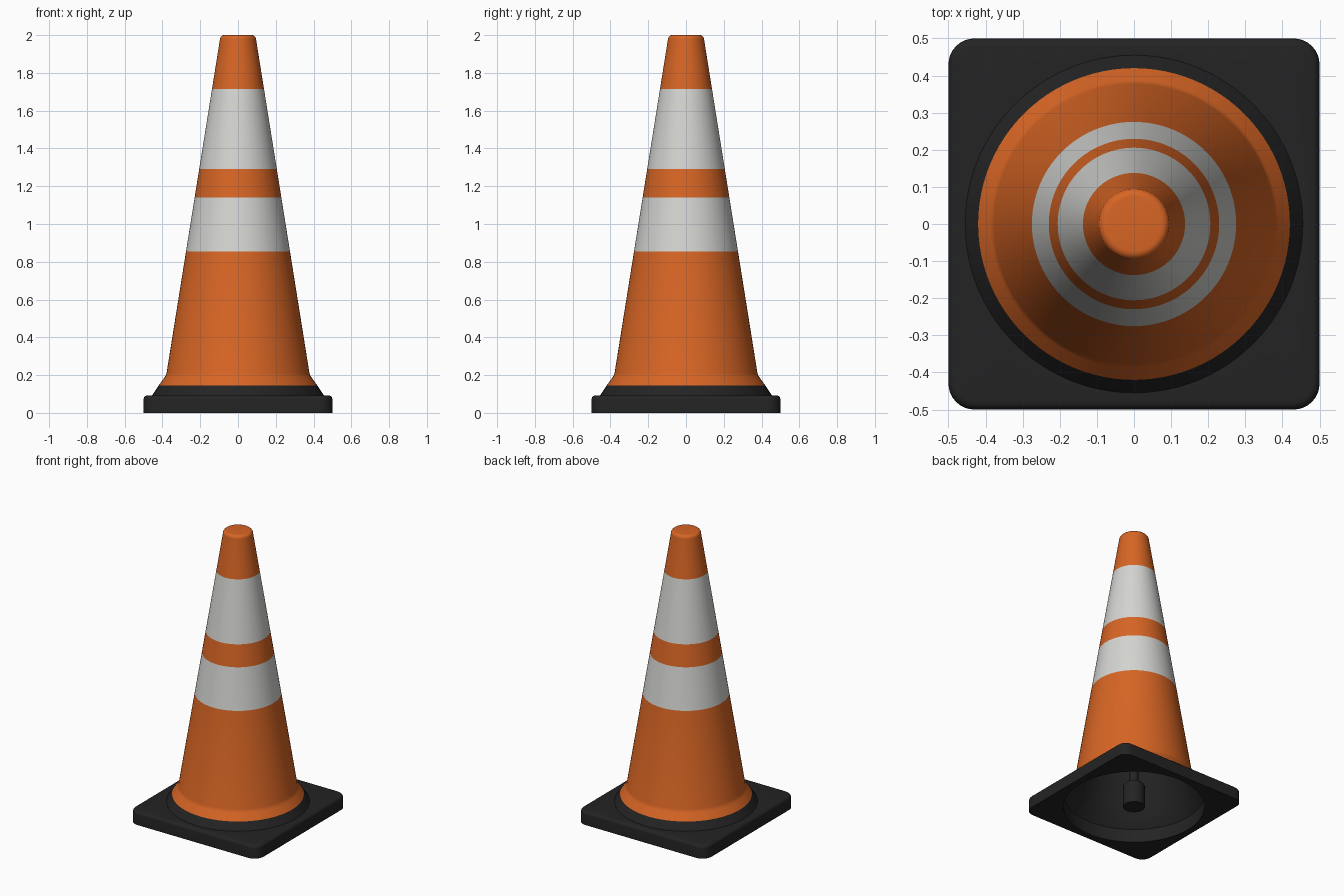
import bpy, bmesh, math

if "Cube" in bpy.data.objects:
    bpy.data.objects.remove(bpy.data.objects["Cube"])


def material(name, rgb):
    m = bpy.data.materials.new(name)
    m.diffuse_color = (*rgb, 1)
    m.use_nodes = True
    m.node_tree.nodes["Principled BSDF"].inputs["Base Color"].default_value = m.diffuse_color
    return m


orange = material("orange plastic", (0.68, 0.13, 0.018))
white = material("reflective white", (0.66, 0.66, 0.64))
black = material("black rubber", (0.017, 0.017, 0.017))


def loft(name, rings, mats, pick=None, cap_start=False, cap_end=False, closed=False):
    """Skin a stack of equal-length point rings; pick(z) chooses the material."""
    bm = bmesh.new()
    loops = [[bm.verts.new(p) for p in ring] for ring in rings]
    pairs = list(zip(loops, loops[1:]))
    if closed:
        pairs.append((loops[-1], loops[0]))
    for a, b in pairs:
        n = len(a)
        for i in range(n):
            j = (i + 1) % n
            bm.faces.new((a[i], a[j], b[j], b[i]))
    if cap_start:
        bm.faces.new(loops[0][::-1])
    if cap_end:
        bm.faces.new(loops[-1])
    for f in bm.faces:
        f.material_index = pick(f.calc_center_median().z) if pick else 0
    if closed or (cap_start and cap_end):
        bmesh.ops.recalc_face_normals(bm, faces=bm.faces)
    me = bpy.data.meshes.new(name)
    bm.to_mesh(me)
    bm.free()
    for m in mats:
        me.materials.append(m)
    ob = bpy.data.objects.new(name, me)
    bpy.context.collection.objects.link(ob)
    bpy.ops.object.select_all(action='DESELECT')
    ob.select_set(True)
    bpy.context.view_layer.objects.active = ob
    bpy.ops.object.shade_smooth_by_angle(angle=math.radians(35))
    return ob


def circle(r, z, n=96):
    return [(r * math.cos(2 * math.pi * i / n), r * math.sin(2 * math.pi * i / n), z)
            for i in range(n)]


def rounded_square(half, corner, z, arc=8, side=20):
    pts = []
    c = half - corner
    for q in range(4):
        a0 = q * math.pi / 2
        ca, sa = math.cos(a0), math.sin(a0)
        quarter = [(half, -c + 2 * c * i / side) for i in range(side)]
        quarter += [(c + corner * math.cos(math.pi / 2 * i / arc),
                     c + corner * math.sin(math.pi / 2 * i / arc)) for i in range(arc)]
        pts += [(x * ca - y * sa, x * sa + y * ca, z) for x, y in quarter]
    return pts


# Square foot with a softened top edge and a round opening
HOLE, TOP, SOFT = 0.453, 0.093, 0.022
outer = [rounded_square(0.5, 0.07, 0.0)]
for i in range(6):
    a = math.pi / 2 * i / 5
    inset = SOFT * (1 - math.cos(a))
    outer.append(rounded_square(0.5 - inset, 0.07 - inset, TOP - SOFT + SOFT * math.sin(a)))


def round_opening(z):
    return [(HOLE * x / math.hypot(x, y), HOLE * y / math.hypot(x, y), z)
            for x, y, _ in outer[0]]


loft("square_base", outer + [round_opening(TOP), round_opening(0.0)], [black], closed=True)

# Cone body: flared skirt, tapered wall with bands, rounded crown
def wall(z):
    return 0.38 - 0.16 * (z - 0.2)


BANDS = [(0.855, 1.14), (1.29, 1.715)]


def body_colour(z):
    if z < 0.145:
        return 2
    return 1 if any(a < z < b for a, b in BANDS) else 0


profile = [(0.455, 0.093), (0.42, 0.145), (0.388, 0.19), (0.382, 0.199), (0.378, 0.212)]
profile += [(wall(z), z) for band in BANDS for z in band]
crown = 0.022
for i in range(7):
    a = math.pi / 2 * i / 6
    profile.append((wall(1.978) - crown + crown * math.cos(a), 1.978 + crown * math.sin(a)))
loft("cone_body", [circle(r, z) for r, z in profile], [orange, white, black],
     body_colour, cap_end=True)

# Dark hollow inside the cone, facing inward
inside = [(0.453, 0.093), (0.365, 0.2), (0.075, 1.97)]
liner = loft("inner_liner", [circle(r, z) for r, z in inside], [black], cap_end=True)
liner.data.flip_normals()

# Central post: thick foot and thin rod up to the crown
post = [(0.07, 0.0), (0.07, 0.15), (0.06, 0.165), (0.028, 0.17), (0.028, 1.985)]
loft("inner_post", [circle(r, z, 32) for r, z in post], [black],
     cap_start=True, cap_end=True)
